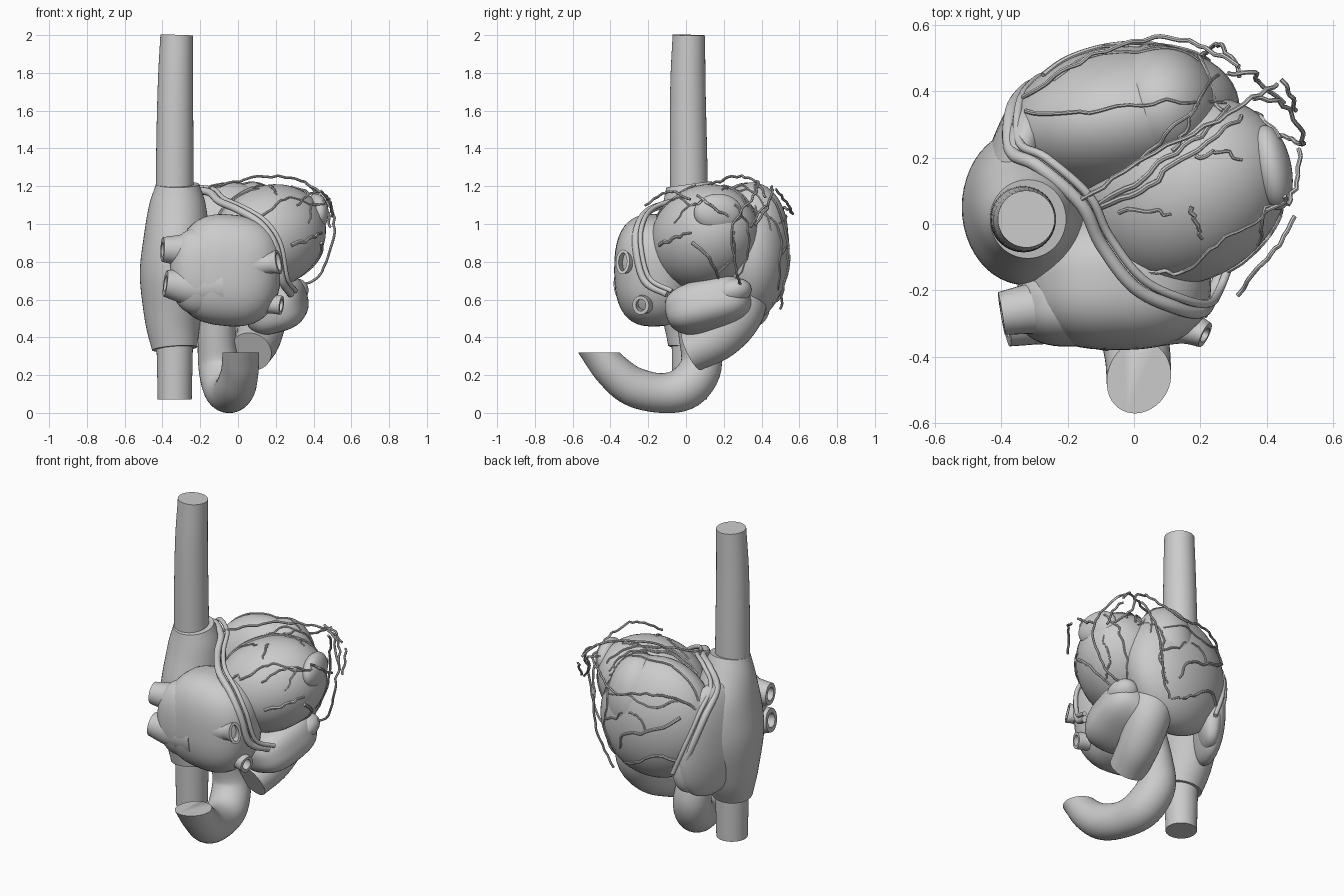
import bpy, bmesh, math, random
from mathutils import Vector, Euler
from mathutils.bvhtree import BVHTree

random.seed(4)
if "Cube" in bpy.data.objects:
    bpy.data.objects.remove(bpy.data.objects["Cube"])

grey = bpy.data.materials.new("tissue grey")
grey.use_nodes = True
grey.diffuse_color = (0.6, 0.6, 0.6, 1)
grey.node_tree.nodes["Principled BSDF"].inputs["Base Color"].default_value = (0.6, 0.6, 0.6, 1)


def finish(bm, name):
    bmesh.ops.recalc_face_normals(bm, faces=bm.faces[:])
    mesh = bpy.data.meshes.new(name)
    bm.to_mesh(mesh)
    bm.free()
    mesh.materials.append(grey)
    obj = bpy.data.objects.new(name, mesh)
    bpy.context.collection.objects.link(obj)
    bpy.ops.object.select_all(action='DESELECT')
    obj.select_set(True)
    bpy.context.view_layer.objects.active = obj
    bpy.ops.object.shade_smooth_by_angle(angle=math.radians(50))
    return obj


def blob(name, centre, radii, rot=(0, 0, 0), power=2.0):
    """Ellipsoid, boxier when power is above 2."""
    bm = bmesh.new()
    bmesh.ops.create_uvsphere(bm, u_segments=48, v_segments=28, radius=1)
    turn = Euler(rot).to_matrix()
    for v in bm.verts:
        n = sum(abs(c) ** power for c in v.co) ** (1 / power)
        p = v.co / n
        v.co = turn @ Vector([a * r for a, r in zip(p, radii)]) + Vector(centre)
    return finish(bm, name)


def smooth(rows, steps):
    """Catmull-Rom resampling of rows of numbers."""
    rows = [Vector(r) for r in rows]
    rows = [2 * rows[0] - rows[1]] + rows + [2 * rows[-1] - rows[-2]]
    out = []
    for a, b, c, d in zip(rows, rows[1:], rows[2:], rows[3:]):
        for i in range(steps):
            t = i / steps
            out.append(0.5 * (2 * b + (c - a) * t + (2 * a - 5 * b + 4 * c - d) * t * t
                              + (3 * b - a - 3 * c + d) * t ** 3))
    return out + [rows[-2]]


def tube(name, path, radii, sides=32, steps=6, hollow=False, cut=None):
    """Swept tube; a radius is a number or a pair. cut = (z, y): trim above z in front of y."""
    pts = smooth(path, steps)
    rad = smooth([r if isinstance(r, tuple) else (r, r) for r in radii], steps)
    bm = bmesh.new()
    rings, u = [], None
    for i, p in enumerate(pts):
        t = (pts[min(i + 1, len(pts) - 1)] - pts[max(i - 1, 0)]).normalized()
        if u is None:
            u = Vector((1, 0, 0)) if abs(t.x) < 0.9 else Vector((0, 1, 0))
        u = (u - t * u.dot(t)).normalized()
        w = t.cross(u)
        angles = [2 * math.pi * k / sides for k in range(sides)]
        rings.append([bm.verts.new(p + u * rad[i][0] * math.cos(a) + w * rad[i][1] * math.sin(a))
                      for a in angles])
    for a, b in zip(rings, rings[1:]):
        for k in range(sides):
            bm.faces.new((a[k], a[k - 1], b[k - 1], b[k]))
    bm.faces.new(rings[0])
    end = bm.faces.new(rings[-1])
    if hollow:
        bm.normal_update()
        bmesh.ops.inset_region(bm, faces=[end], thickness=min(rad[-1]) * 0.4)
        inner = bmesh.ops.extrude_face_region(bm, geom=[end])["geom"]
        bmesh.ops.translate(bm, verts=[v for v in inner if isinstance(v, bmesh.types.BMVert)],
                            vec=(pts[-2] - pts[-1]).normalized() * 0.06)
        bmesh.ops.delete(bm, geom=[end], context='FACES_ONLY')
    if cut:
        front = [f for f in bm.faces if f.calc_center_median().y < cut[1]]
        geom = front + list({e for f in front for e in f.edges}) + list({v for f in front for v in f.verts})
        made = bmesh.ops.bisect_plane(bm, geom=geom, plane_co=(0, 0, cut[0]), plane_no=(0, 0, 1), clear_outer=True)
        bmesh.ops.holes_fill(bm, edges=[e for e in made["geom_cut"] if isinstance(e, bmesh.types.BMEdge)])
    return finish(bm, name)


# Great vein running straight through the right atrium
tube("vena_cava", [(-.335, .02, .07), (-.335, .02, .5), (-.335, .015, 1.2), (-.332, .01, 1.7), (-.325, .015, 2)],
     [.09, .098, .1, .094, .086], 40)
tube("right_atrium", [(-.335, .02, .34), (-.345, .04, .5), (-.335, .05, .72), (-.325, .05, .92), (-.32, .03, 1.1), (-.32, .015, 1.21)],
     [(.12, .115), (.15, .17), (.185, .23), (.175, .225), (.15, .16), (.115, .12)], 48)
blob("right_atrium_lobe", (-.34, .23, .76), (.09, .22, .35), (.2, 0, -.38), 2.2)
blob("right_atrium_rim", (-.29, .32, .68), (.07, .13, .23), (.2, 0, -.5), 2.4)

# Ventricles and the small bulge at the apex
ventricles = [
    blob("left_ventricle", (.16, .1, .93), (.33, .27, .27), (0, -.42, .59)),
    blob("right_ventricle", (-.03, .32, .85), (.35, .22, .37), (0, -.25, .15)),
    blob("apex_bulge", (.415, .17, 1.06), (.06, .13, .1), (0, 0, .2)),
    blob("outflow_bulge", (.08, .35, .95), (.18, .19, .27)),
]

# Left atrium, drawn out towards the right veins, with its auricle
blob("left_atrium", (-.05, -.17, .755), (.28, .21, .295), (0, .1, 0), 2.6)
blob("left_atrium_shoulder", (-.2, -.24, .75), (.16, .13, .23), (0, 0, 0), 2.4)
blob("left_auricle", (.2, .12, .57), (.165, .23, .13), (.25, -.25, -.2), 2.8)
blob("auricle_tip", (.285, .24, .635), (.09, .11, .07), (.35, -.3, -.3))

# Pulmonary veins, open at the ends
for name, path, radii in [
    ("right_upper_vein", [(-.12, -.22, .85), (-.28, -.25, .86), (-.4, -.27, .865)], [.15, (.085, .09), (.065, .065)]),
    ("right_lower_vein", [(-.12, -.24, .68), (-.26, -.28, .67), (-.385, -.3, .685)], [.15, (.085, .1), (.07, .07)]),
    ("left_upper_vein", [(.08, -.28, .78), (.16, -.31, .79), (.215, -.335, .8)], [.1, .055, (.04, .065)]),
    ("left_lower_vein", [(.08, -.2, .6), (.16, -.22, .58), (.23, -.24, .57)], [.1, .055, (.045, .05)]),
]:
    tube(name, path, radii, hollow=True)

# Arterial trunks; the aorta ends in a level cut
tube("aorta", [(-.08, .02, .65), (-.11, .06, .42), (-.1, .08, .25), (-.07, .0, .135), (-.04, -.13, .105),
               (-.01, -.28, .14), (.01, -.39, .225), (.015, -.47, .325), (.02, -.56, .46)],
     [.1, .1, .11, .115, .105, .105, (.1, .095), (.1, .085), (.1, .08)], 40, cut=(.32, -.25))
tube("pulmonary_trunk", [(.1, .29, .72), (.13, .285, .54), (.11, .18, .405), (.07, .03, .325)], [.15, .13, .12, .11], 40)

# Paired vessels in the groove between atria and ventricles
groove = [(-.25, .43, .58), (-.32, .41, .76), (-.37, .34, .95), (-.37, .22, 1.08), (-.29, .175, 1.17), (-.16, .06, 1.17),
          (-.1, -.06, 1.12), (0, -.19, 1.075), (.12, -.25, 1.0), (.2, -.265, .88), (.235, -.22, .7), (.28, -.1, .63)]
tube("groove_vein", groove, [.02] * len(groove), 12)
tube("groove_artery", [(x + .025, y + .025, z + .015) for x, y, z in groove], [.013] * len(groove), 10)

# Surface vessels, laid onto the ventricles from three directions
trees = []
for obj in ventricles:
    m = obj.data
    trees.append(BVHTree.FromPolygons([v.co for v in m.vertices], [list(p.vertices) for p in m.polygons]))


def drape(name, axis, flat, radius):
    points = []
    for a, b in smooth(flat, 4):
        co = [a + random.uniform(-.007, .007), b + random.uniform(-.007, .007)]
        co.insert(axis, 3)
        ray = Vector((0, 0, 0))
        ray[axis] = -1
        hits = [h[0] for h in (t.ray_cast(Vector(co), ray) for t in trees) if h[0]]
        if hits:
            points.append(max(hits, key=lambda h: h[axis]) - ray * radius * .4)
    if len(points) > 2:
        radii = [radius * (1 - .45 * i / len(points)) for i in range(len(points))]
        tube(name, points, radii, 7, 2)


from_top = [
    [(-.13, .05), (0, .12), (.1, .2), (.2, .27), (.28, .35)], [(-.11, .05), (.02, .1), (.12, .18), (.25, .27), (.33, .33)],
    [(-.33, .34), (-.2, .33), (-.05, .35), (.1, .37), (.28, .37)], [(.0, .18), (.1, .27), (.18, .35), (.25, .45)],
    [(.05, -.14), (.15, -.14), (.25, -.06), (.36, .0), (.41, .06)], [(.18, .2), (.25, .22), (.32, .2)],
    [(-.05, .04), (.05, .04), (.11, .03)], [(.17, .05), (.19, .0), (.2, -.04)], [(.12, .22), (.16, .3), (.2, .37)],
]
from_left = [
    [(-.14, .89), (-.05, .93), (.02, .95)], [(.03, .9), (.12, .82), (.18, .7)], [(.16, .74), (.26, .84), (.25, .96)],
    [(.08, 1.12), (.0, 1.08), (-.06, 1.0)], [(.26, 1.1), (.32, 1.0), (.33, .85), (.28, .72)],
]
from_back = [
    [(-.28, .95), (-.1, .85), (.05, .8), (.1, .7)], [(-.27, .65), (-.15, .7), (0, .62), (.1, .58)],
    [(.27, 1.1), (.2, .95), (.22, .8), (.16, .65)], [(-.25, 1.05), (-.1, 1.0), (.05, 1.04), (.2, 1.0)],
    [(-.1, .85), (-.05, .93), (.02, .95)], [(.21, .85), (.12, .88), (.07, .93)],
]
for axis, lines, side in ((2, from_top, "top"), (0, from_left, "left"), (1, from_back, "back")):
    for i, line in enumerate(lines):
        drape(f"{side}_vessel_{i + 1}", axis, line, .01 if i < 2 else .007)

# Loose outer vessels standing clear of the muscle
outer = [
    [(-.34, .38, 1.0), (-.2, .47, 1.08), (-.05, .54, 1.08), (.1, .56, 1.06), (.22, .53, 1.12), (.32, .47, 1.18)],
    [(-.16, .07, 1.19), (-.03, .16, 1.22), (.1, .24, 1.25), (.25, .31, 1.25), (.36, .38, 1.22), (.43, .42, 1.14)],
    [(.31, -.21, 1.1), (.38, -.13, 1.16), (.44, -.06, 1.17), (.48, .02, 1.13)],
    [(.36, .38, 1.22), (.45, .36, 1.15), (.5, .28, 1.05), (.51, .24, .95), (.47, .26, .8), (.4, .28, .7), (.3, .3, .67)],
    [(.28, .45, 1.2), (.36, .46, 1.17), (.38, .43, 1.08), (.45, .37, 1.0)],
    [(.45, .43, 1.1), (.48, .38, 1.05), (.49, .34, .98)], [(.46, .06, 1.15), (.49, .12, 1.1), (.5, .23, 1.04)],
    [(.15, .5, .55), (.22, .52, .68), (.25, .54, .82), (.28, .52, 1.0), (.32, .45, 1.15)],
]
for n, line in enumerate(outer):
    points = [p + Vector([random.uniform(-.006, .006) for _ in range(3)]) for p in smooth(line, 4)]
    tube(f"outer_vessel_{n + 1}", points, [.007] * len(points), 7, 2)
